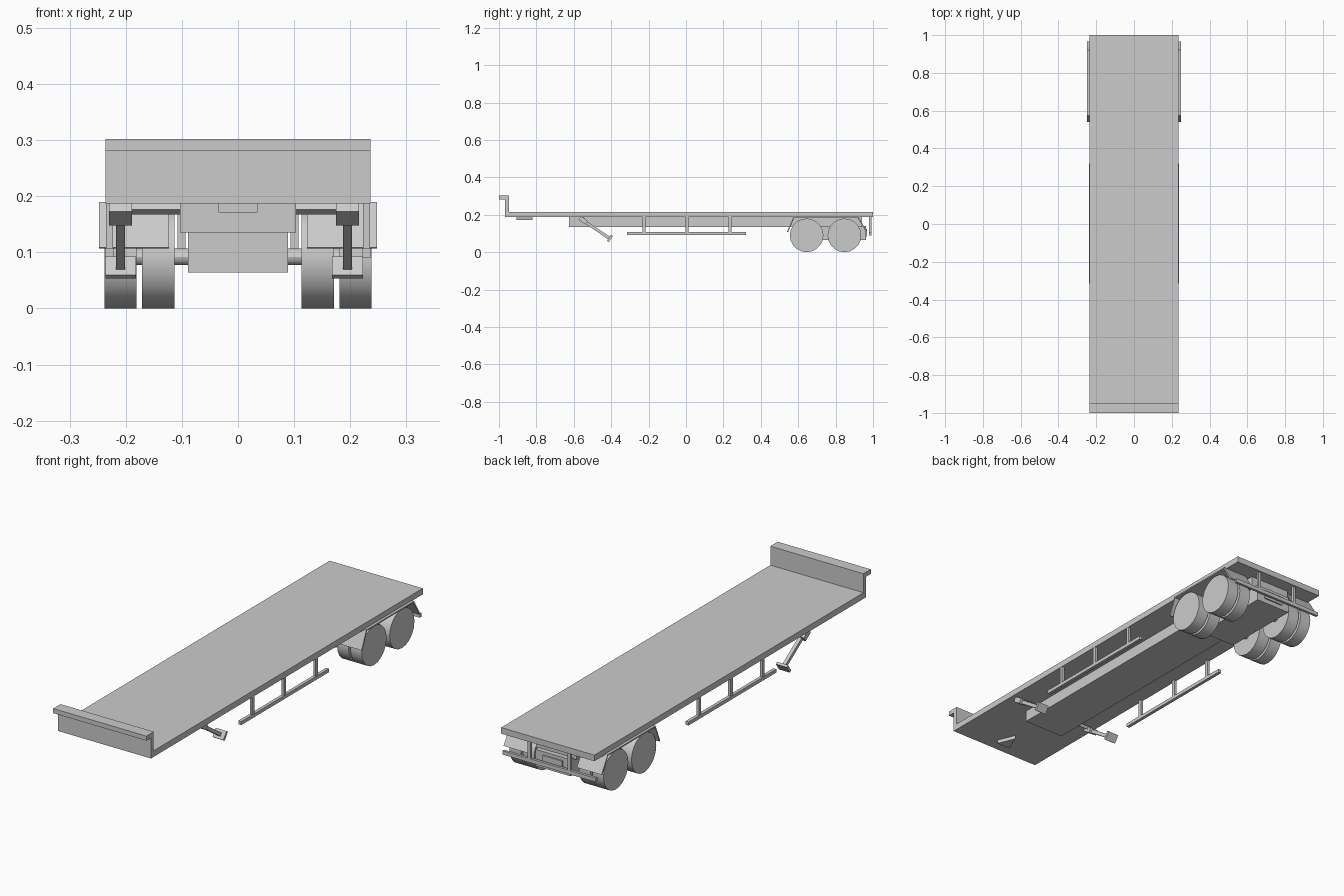
import bpy, bmesh, math
from mathutils import Vector

if "Cube" in bpy.data.objects:
    bpy.data.objects.remove(bpy.data.objects["Cube"])

grey = bpy.data.materials.new("light grey")
grey.use_nodes = True
COLOUR = (0.6, 0.6, 0.6, 1)
grey.diffuse_color = COLOUR
grey.node_tree.nodes["Principled BSDF"].inputs["Base Color"].default_value = COLOUR


def add(name, bm):
    bmesh.ops.recalc_face_normals(bm, faces=bm.faces)
    mesh = bpy.data.meshes.new(name)
    bm.to_mesh(mesh)
    bm.free()
    mesh.materials.append(grey)
    ob = bpy.data.objects.new(name, mesh)
    bpy.context.scene.collection.objects.link(ob)
    return ob


def box(name, x, y, z):
    """Box from its (low, high) range on each axis."""
    bm = bmesh.new()
    bmesh.ops.create_cube(bm, size=1)
    for v in bm.verts:
        v.co = [(a + b) / 2 + c * (b - a) for c, (a, b) in zip(v.co, (x, y, z))]
    return add(name, bm)


def tilted_box(name, centre, size, tilt):
    bm = bmesh.new()
    bmesh.ops.create_cube(bm, size=1)
    bmesh.ops.scale(bm, vec=size, verts=bm.verts)
    ob = add(name, bm)
    ob.location = centre
    ob.rotation_euler.x = tilt
    return ob


def extrude(name, outline, offset):
    """Flat outline of 3D points pushed along an offset."""
    bm = bmesh.new()
    face = bm.faces.new([bm.verts.new(p) for p in outline])
    result = bmesh.ops.extrude_face_region(bm, geom=[face])
    moved = [g for g in result["geom"] if isinstance(g, bmesh.types.BMVert)]
    bmesh.ops.translate(bm, vec=Vector(offset), verts=moved)
    return add(name, bm)


def cylinder(name, x, y, z, radius, sides):
    """Cylinder lying along x between two x values."""
    bm = bmesh.new()
    bmesh.ops.create_cone(bm, cap_ends=True, segments=sides, radius1=radius,
                          radius2=radius, depth=abs(x[1] - x[0]))
    ob = add(name, bm)
    ob.location = ((x[0] + x[1]) / 2, y, z)
    ob.rotation_euler.y = math.pi / 2
    bpy.ops.object.select_all(action="DESELECT")
    ob.select_set(True)
    bpy.context.view_layer.objects.active = ob
    bpy.ops.object.shade_smooth_by_angle(angle=math.radians(30))
    return ob


def span(side, a, b):
    return tuple(sorted((side * a, side * b)))


HALF = 0.236

# Deck with headboard and its forward lip, one profile
profile = [(1, 0.187), (1, 0.215), (-0.947, 0.215), (-0.947, 0.302),
           (-1, 0.302), (-1, 0.281), (-0.967, 0.281), (-0.967, 0.187)]
extrude("deck", [(-HALF, y, z) for y, z in profile], (2 * HALF, 0, 0))

# Chassis and suspension boxes
box("chassis", (-0.103, 0.103), (-0.625, 0.94), (0.135, 0.188))
box("bogie", (-0.089, 0.089), (0.58, 0.962), (0.064, 0.14))
box("rear_plate", (-0.05, 0.05), (0.962, 0.968), (0.085, 0.125))

# Coupling wedge under the nose
extrude("coupling_wedge", [(-0.035, -0.905, 0.171), (0.035, -0.905, 0.171),
                           (0, -0.82, 0.171)], (0, 0, 0.017))

# Axles
WHEEL_Y = (0.645, 0.847)
for n, y in enumerate(WHEEL_Y):
    cylinder(f"axle_{n + 1}", (-0.2, 0.2), y, 0.092, 0.015, 12)

# Folded support legs: collar, leg and foot, joined by a crossbar
TILT = math.radians(-34)
for name, x in (("right", -0.209), ("left", 0.195)):
    tilted_box(f"{name}_leg_collar", (x, -0.55, 0.17), (0.041, 0.045, 0.024), TILT)
    tilted_box(f"{name}_leg", (x, -0.482, 0.123), (0.016, 0.175, 0.016), TILT)
    tilted_box(f"{name}_leg_foot", (x, -0.407, 0.073), (0.055, 0.012, 0.04), TILT)
tilted_box("leg_crossbar", (-0.007, -0.55, 0.178), (0.4, 0.016, 0.014), TILT)

# Mudguard section: outer line, then back along the inner line
outer = [(0.54, 0.109), (0.575, 0.19), (0.92, 0.19), (0.966, 0.115)]
inner = [(0.96, 0.112), (0.917, 0.184), (0.579, 0.184), (0.546, 0.107)]

for name, s in (("left", 1), ("right", -1)):
    # Twin wheels
    for n, y in enumerate(WHEEL_Y):
        cylinder(f"{name}_outer_wheel_{n + 1}", span(s, 0.181, 0.238), y, 0.09, 0.09, 20)
        cylinder(f"{name}_inner_wheel_{n + 1}", span(s, 0.113, 0.171), y, 0.09, 0.09, 20)
    extrude(f"{name}_mudguard", [(s * 0.123, y, z) for y, z in outer + inner],
            (s * 0.125, 0, 0))
    # Side rail on three posts
    box(f"{name}_side_rail", span(s, 0.222, 0.237), (-0.315, 0.32), (0.091, 0.107))
    for n, y in enumerate((-0.225, 0.005, 0.235)):
        box(f"{name}_rail_post_{n + 1}", span(s, 0.223, 0.235),
            (y - 0.008, y + 0.008), (0.1, 0.19))
    box(f"{name}_bumper_post", span(s, 0.094, 0.108), (0.979, 0.991), (0.095, 0.19))

# Rear bumper
box("rear_bumper", (-HALF, HALF), (0.979, 0.991), (0.088, 0.106))
